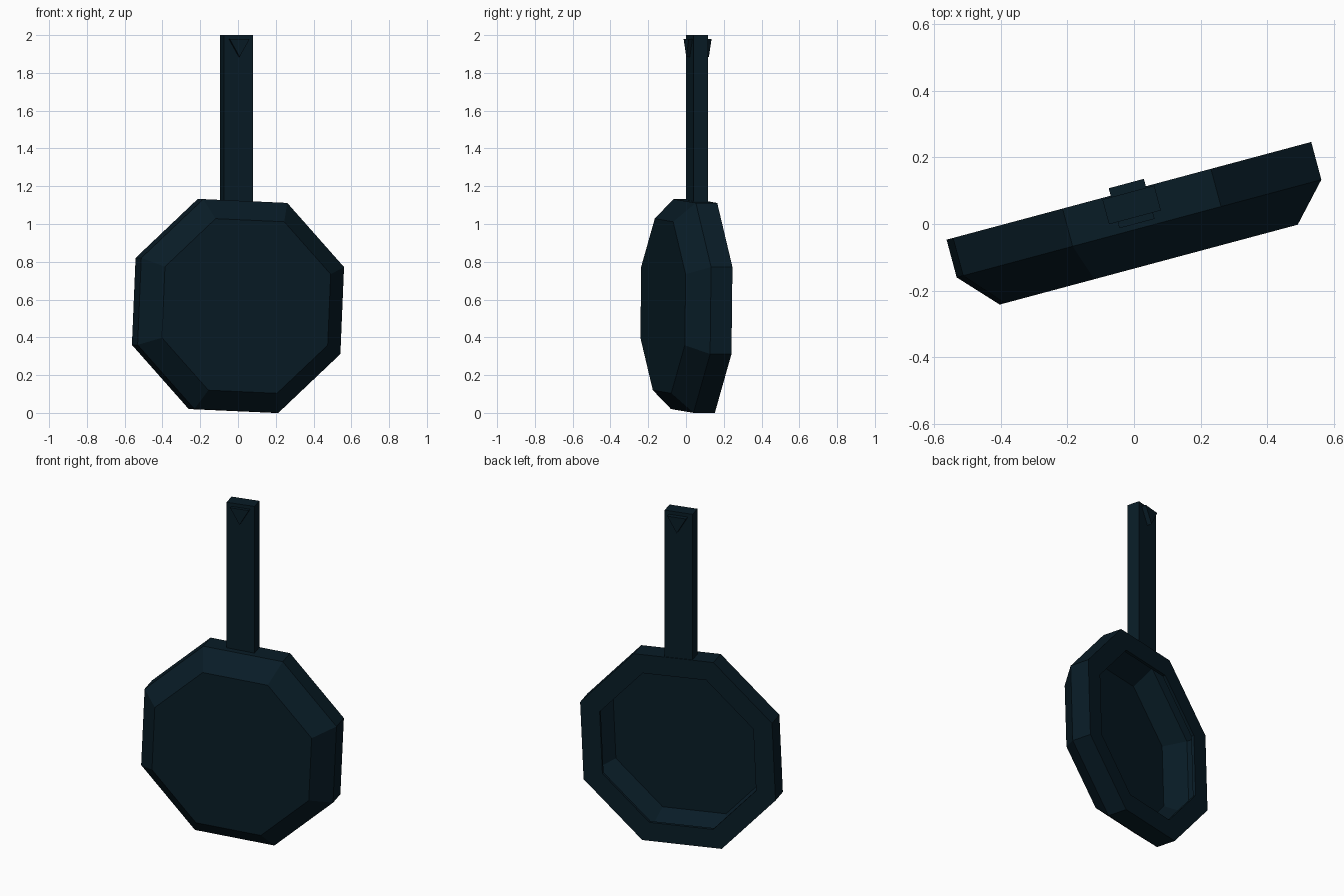
import bpy, bmesh, math
from mathutils import Matrix

if "Cube" in bpy.data.objects:
    bpy.data.objects.remove(bpy.data.objects["Cube"])

TURN = Matrix.Rotation(math.radians(15), 4, 'Z')   # whole pan is turned about z
U = 0.011                                          # centre line of the pan

iron = bpy.data.materials.new("dark_blue_iron")
iron.diffuse_color = (0.0025, 0.0115, 0.0195, 1)
iron.use_nodes = True
iron.node_tree.nodes["Principled BSDF"].inputs["Base Color"].default_value = iron.diffuse_color


def finish(name, bm):
    bmesh.ops.recalc_face_normals(bm, faces=bm.faces)
    bm.transform(TURN)
    mesh = bpy.data.meshes.new(name)
    bm.to_mesh(mesh)
    bm.free()
    mesh.materials.append(iron)
    ob = bpy.data.objects.new(name, mesh)
    bpy.context.collection.objects.link(ob)
    return ob


def loft(name, n, start, cu, cz, rings):
    """Rings of (radius, y) with n sides around the y axis, capped at both ends."""
    bm = bmesh.new()
    loops = []
    for r, y in rings:
        angles = [math.radians(start + 360 * i / n) for i in range(n)]
        loops.append([bm.verts.new((cu + r * math.cos(a), y, cz + r * math.sin(a))) for a in angles])
    for a, b in zip(loops, loops[1:]):
        for i in range(n):
            j = (i + 1) % n
            bm.faces.new((a[i], a[j], b[j], b[i]))
    bm.faces.new(loops[0])
    bm.faces.new(loops[-1])
    return finish(name, bm)


# Pan: outside bottom, bevel, side wall, inward rim lip, then the thin shell's inside
loft("pan_bowl", 8, 20, U, 0.566, [
    (0.492, -0.129), (0.602, -0.017), (0.602, 0.10), (0.482, 0.10),
    (0.482, 0.082), (0.583, 0.082), (0.582, -0.010), (0.480, -0.110)])

# Handle: straight flat bar
bm = bmesh.new()
bmesh.ops.create_cube(bm, size=1)
bmesh.ops.scale(bm, vec=(0.161, 0.077, 0.90), verts=bm.verts)
bmesh.ops.translate(bm, vec=(U - 0.003, 0.057, 1.55), verts=bm.verts)
finish("handle", bm)

# Hanging mark: triangular peg through the handle end, point down
loft("hanging_triangle", 3, 30, U - 0.002, 1.948, [(0.063, -0.001), (0.063, 0.123)])
